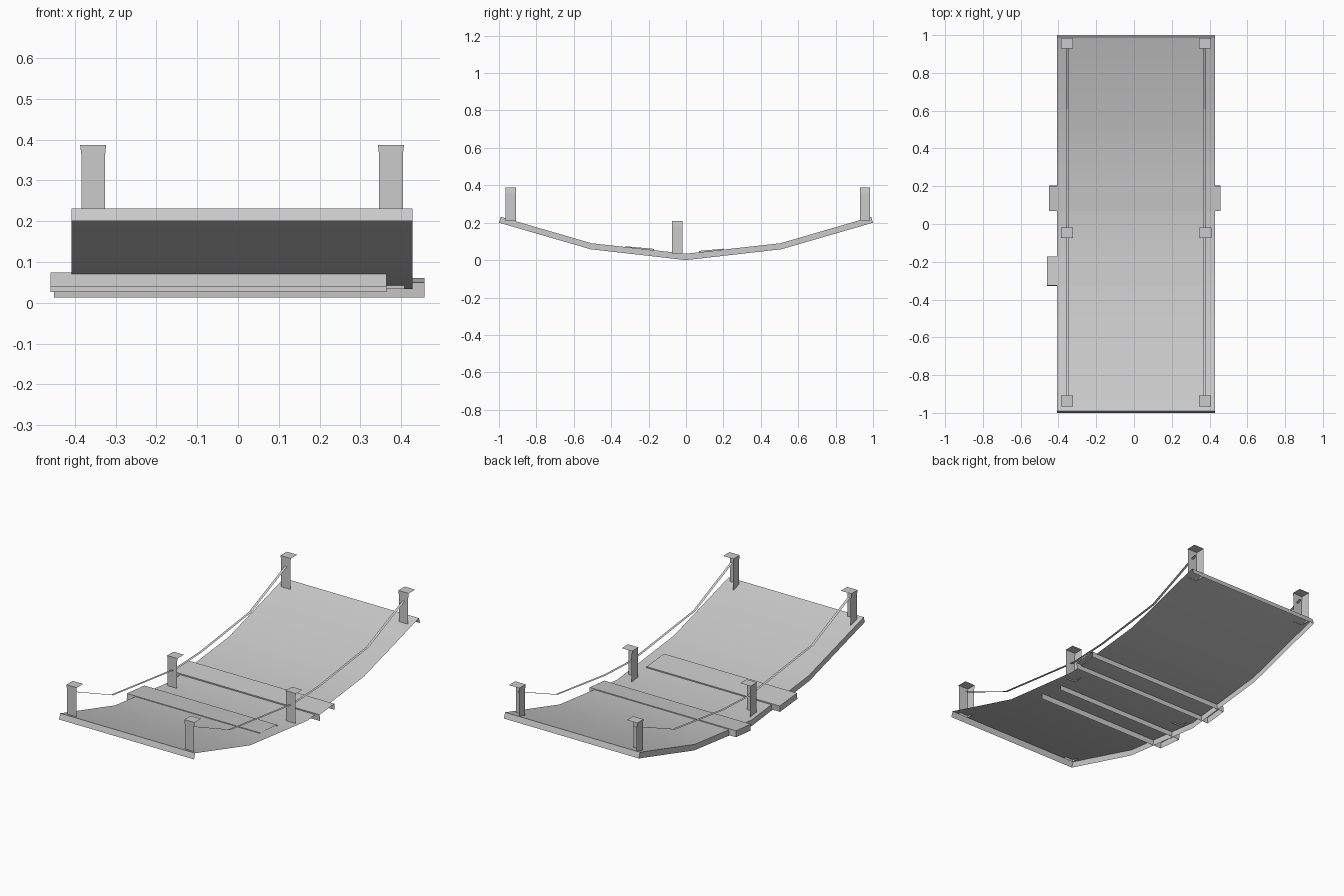
import bpy
import bmesh

cube = bpy.data.objects.get("Cube")
if cube:
    bpy.data.objects.remove(cube, do_unlink=True)

grey = bpy.data.materials.new("plain_grey")
grey.use_nodes = True
colour = (0.6, 0.6, 0.6, 1)
grey.diffuse_color = colour
grey.node_tree.nodes["Principled BSDF"].inputs["Base Color"].default_value = colour


def finish(name, bm, smooth=False):
    mesh = bpy.data.meshes.new(name)
    bm.to_mesh(mesh)
    bm.free()
    obj = bpy.data.objects.new(name, mesh)
    bpy.context.collection.objects.link(obj)
    mesh.materials.append(grey)
    if smooth:
        bpy.ops.object.select_all(action='DESELECT')
        obj.select_set(True)
        bpy.context.view_layer.objects.active = obj
        bpy.ops.object.shade_smooth_by_angle(angle=0.6)
    return obj


def slab(name, x0, x1, top, bottom, smooth=False):
    """Open-bottomed shell: top, both ends along y and the -x side."""
    bm = bmesh.new()

    def row(x, pts):
        return [bm.verts.new((x, y, z)) for y, z in pts]

    t0, t1 = row(x0, top), row(x1, top)
    b0, b1 = row(x0, bottom), row(x1, bottom)
    for i in range(len(top) - 1):
        bm.faces.new((t0[i], t1[i], t1[i + 1], t0[i + 1]))
        bm.faces.new((b0[i], t0[i], t0[i + 1], b0[i + 1]))
    bm.faces.new((b0[0], b1[0], t1[0], t0[0]))
    bm.faces.new((b1[-1], b0[-1], t0[-1], t1[-1]))
    return finish(name, bm, smooth)


def post(name, x, y, base, top):
    """Thin angle post flared at the top under a flat cap."""
    bm = bmesh.new()
    rings = []
    for z, hx in ((base, 0.029), (top - 0.025, 0.029), (top, 0.032)):
        rings.append([bm.verts.new((x + sx * hx, y + sy * 0.028, z))
                      for sx, sy in ((-1, 1), (-1, -1), (1, -1), (1, 1))])
    for lo, hi in zip(rings, rings[1:]):
        for i in range(2):
            bm.faces.new((lo[i], lo[i + 1], hi[i + 1], hi[i]))
    bm.faces.new(rings[-1])
    return finish(name, bm)


def rope(name, x, path):
    """Flat hanging ribbon."""
    bm = bmesh.new()
    edges = [[bm.verts.new((x + dx, y, z)) for dx in (-0.007, 0.007)] for y, z in path]
    for a, b in zip(edges, edges[1:]):
        bm.faces.new((a[0], a[1], b[1], b[0]))
    return finish(name, bm)


# Sagging deck
deck_top = [(-0.99, 0.231), (-0.505, 0.09), (0, 0.034), (0.505, 0.09), (0.99, 0.231)]
deck_bottom = [(-1, 0.2), (-0.51, 0.058), (0, 0), (0.51, 0.058), (1, 0.2)]
slab("deck", -0.408, 0.428, deck_top, deck_bottom, True)

# Two loose cross planks
slab("front_plank", -0.46, 0.364,
     [(-0.325, 0.074), (-0.172, 0.06)], [(-0.328, 0.04), (-0.175, 0.026)])
slab("back_plank", -0.451, 0.457,
     [(0.07, 0.049), (0.2, 0.061)], [(0.073, 0.013), (0.203, 0.026)])

# Posts and ropes on both sides
sag = [(-0.94, 0.347), (-0.61, 0.203), (-0.3, 0.165), (-0.05, 0.135),
       (0.18, 0.145), (0.61, 0.2), (0.955, 0.347)]
for side, x, rope_x in (("right", -0.355, -0.353), ("left", 0.375, 0.375)):
    post("front_post_" + side, x, -0.937, 0.21, 0.387)
    post("middle_post_" + side, x + (0.004 if x > 0 else 0), -0.046, 0.034, 0.21)
    post("back_post_" + side, x, 0.957, 0.212, 0.387)
    rope("hand_rope_" + side, rope_x, sag)
